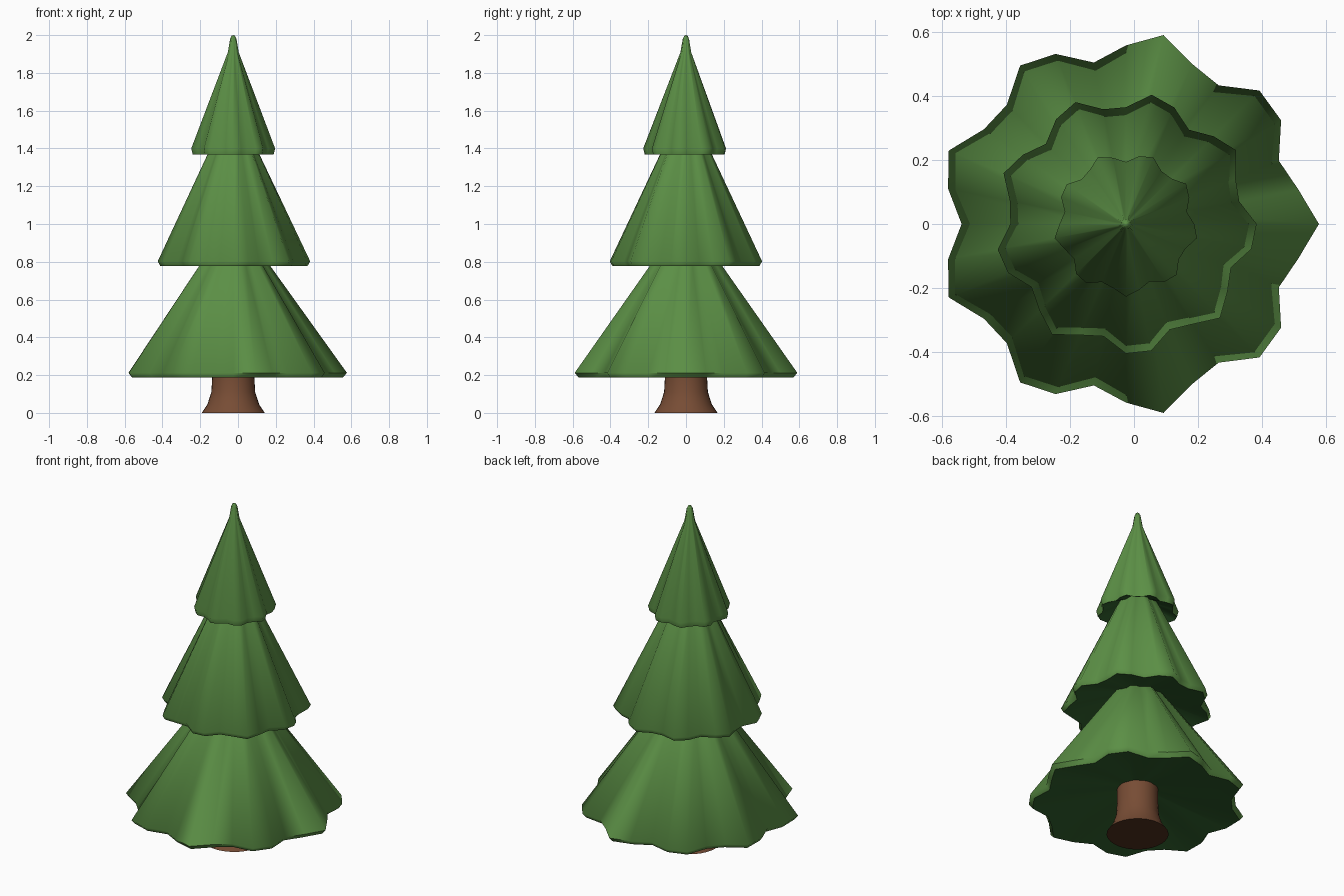
import bpy, bmesh, math

if "Cube" in bpy.data.objects:
    bpy.data.objects.remove(bpy.data.objects["Cube"])

CX = -0.025   # trunk axis; lobes are uneven in x, so the axis sits off centre


def material(name, rgb):
    m = bpy.data.materials.new(name)
    m.diffuse_color = (*rgb, 1)
    m.use_nodes = True
    m.node_tree.nodes["Principled BSDF"].inputs["Base Color"].default_value = m.diffuse_color
    return m


GREEN = material("pine_green", (0.105, 0.275, 0.06))
DARK_GREEN = material("shaded_pine_green", (0.03, 0.115, 0.026))
BROWN = material("bark_brown", (0.185, 0.073, 0.035))
DARK_BROWN = material("dark_bark_brown", (0.08, 0.03, 0.013))


def lathe(name, profile, mat, under_mat, under, lobes=0, depth=0.0, phase=0.0, sides=32):
    """Closed spun profile of (radius, z); its first `under` bands form the underside."""
    bm = bmesh.new()
    rings = []
    for r, z in profile:
        if r == 0:
            rings.append([bm.verts.new((CX, 0, z))] * sides)
            continue
        ring = []
        for i in range(sides):
            a = math.tau * i / sides
            k = r * (1 + depth * math.cos(lobes * a + phase))
            ring.append(bm.verts.new((CX + k * math.cos(a), k * math.sin(a), z)))
        rings.append(ring)
    for n, (lo, hi) in enumerate(zip(rings, rings[1:])):
        for i in range(sides):
            j = (i + 1) % sides
            f = bm.faces.new(dict.fromkeys((lo[i], lo[j], hi[j], hi[i])))
            f.material_index = 1 if n < under else 0
    bmesh.ops.recalc_face_normals(bm, faces=bm.faces)
    # Crisp edge where the underside meets the outside
    for e in bm.edges:
        e.smooth = len({f.material_index for f in e.link_faces}) == 1
    me = bpy.data.meshes.new(name)
    bm.to_mesh(me)
    bm.free()
    me.materials.append(mat)
    me.materials.append(under_mat)
    ob = bpy.data.objects.new(name, me)
    bpy.context.collection.objects.link(ob)
    bpy.ops.object.select_all(action='DESELECT')
    ob.select_set(True)
    bpy.context.view_layer.objects.active = ob
    bpy.ops.object.shade_smooth_by_angle(angle=math.radians(65), keep_sharp_edges=True)
    return ob


# Trunk with flared foot
lathe("trunk", [(0, 0), (0.167, 0), (0.137, 0.045), (0.116, 0.11),
                (0.112, 0.18), (0.11, 0.4), (0, 0.4)], BROWN, DARK_BROWN, 1)

# Three skirts of foliage: hollow underside, thin rim, scalloped cone
tiers = [
    ("bottom_foliage", 0.557, 0.187, 0.212, [(0.18, 0.78), (0.03, 1.0), (0, 1.02)]),
    ("middle_foliage", 0.384, 0.778, 0.802, [(0.13, 1.37), (0.02, 1.6), (0, 1.62)]),
    ("top_foliage", 0.21, 1.368, 1.4, [(0.027, 1.91), (0.016, 1.98), (0.008, 1.997), (0, 2.0)]),
]
for n, (name, r, z0, z1, upper) in enumerate(tiers):
    under = [(0, z0 + 0.1), (0.2 * r, z0 + 0.085), (r * 0.965, z0)]
    lathe(name, under + [(r, z1)] + upper, GREEN, DARK_GREEN, 2,
          lobes=9, depth=0.08, phase=0.7 * n)
